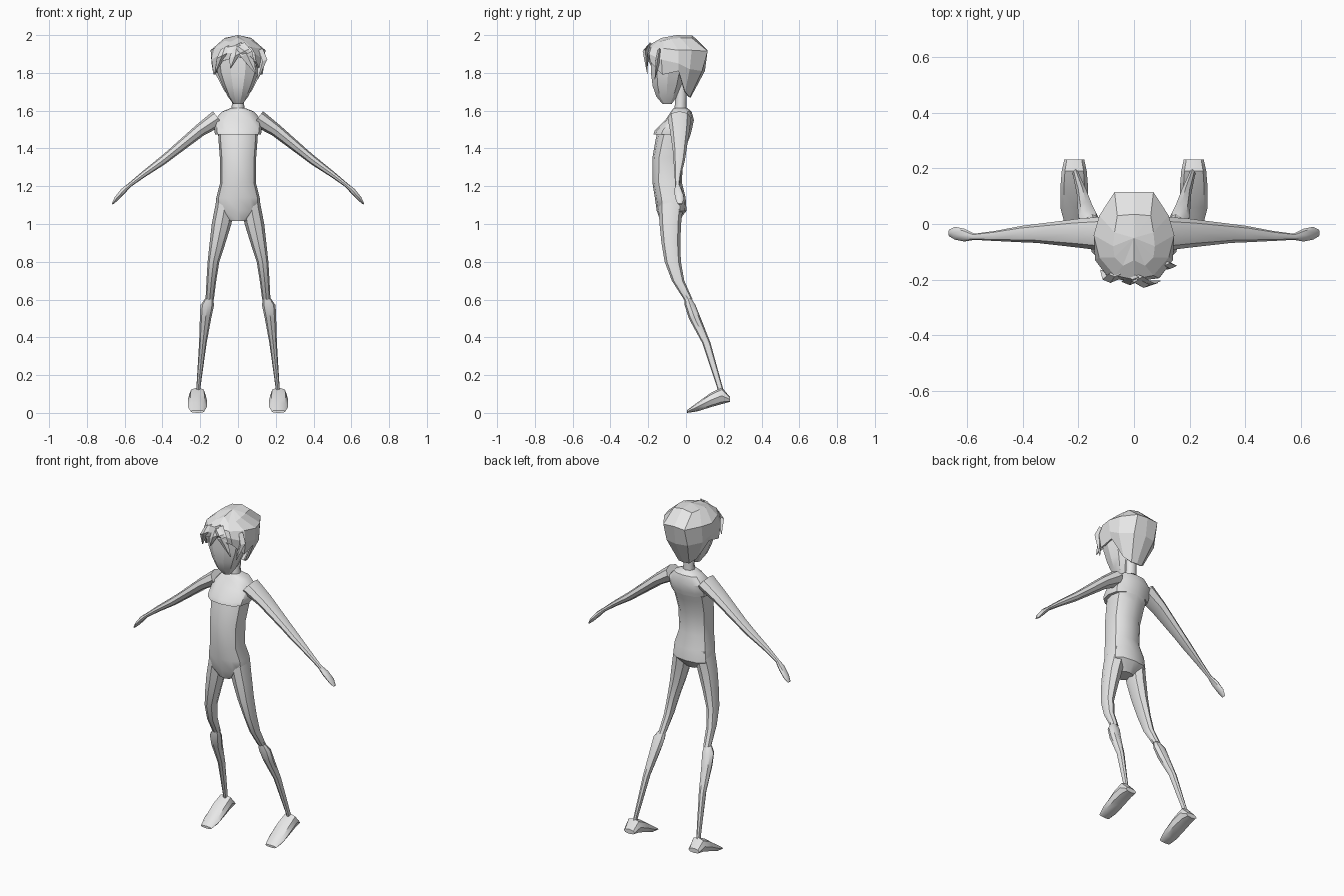
import bpy, bmesh, math
from mathutils import Vector

grey = bpy.data.materials.new("plain grey")
grey.diffuse_color = (0.8, 0.8, 0.8, 1)


def finish(name, bm, mirror=False, angle=0):
    bmesh.ops.recalc_face_normals(bm, faces=bm.faces)
    me = bpy.data.meshes.new(name)
    bm.to_mesh(me)
    bm.free()
    me.materials.append(grey)
    ob = bpy.data.objects.new(name, me)
    bpy.context.collection.objects.link(ob)
    if mirror:
        m = ob.modifiers.new("mirror", 'MIRROR')
        m.use_clip = True
    if angle:
        bpy.ops.object.select_all(action='DESELECT')
        ob.select_set(True)
        bpy.context.view_layer.objects.active = ob
        bpy.ops.object.shade_smooth_by_angle(angle=math.radians(angle))
    return ob


def loft(name, rings, sides=8, power=1.0, mirror=False, angle=0):
    """Skin a tube over rings given as (centre, half axis u, half axis v)."""
    bm = bmesh.new()
    loops = []
    for c, u, v in rings:
        loop = []
        for i in range(sides):
            a = 2 * math.pi * i / sides
            p, q = (math.copysign(abs(t) ** power, t) for t in (math.cos(a), math.sin(a)))
            loop.append(bm.verts.new(Vector(c) + Vector(u) * p + Vector(v) * q))
        loops.append(loop)
    for a, b in zip(loops, loops[1:]):
        for i in range(sides):
            j = (i + 1) % sides
            bm.faces.new((a[i], a[j], b[j], b[i]))
    bm.faces.new(loops[0])
    bm.faces.new(loops[-1])
    return finish(name, bm, mirror, angle)


def level(x, y, z, hx, hy):
    """Horizontal ring."""
    return (x, y, z), (hx, 0, 0), (0, hy, 0)


def span(z, hx, front, back):
    """Horizontal centred ring from its front and back depth."""
    return level(0, (front + back) / 2, z, hx, (back - front) / 2)


# Torso, with an overhanging chest edge and a narrow crotch
loft("torso", [span(*r) for r in (
    (1.615, .035, -.065, .005), (1.595, .085, -.08, .03), (1.55, .125, -.11, .042),
    (1.495, .125, -.165, .03), (1.475, .122, -.172, .025), (1.474, .105, -.155, .025),
    (1.44, .103, -.162, .012), (1.35, .096, -.178, -.015), (1.22, .094, -.178, -.022),
    (1.14, .115, -.165, -.002), (1.07, .12, -.155, .003), (1.015, .045, -.135, -.04))],
    sides=12, power=.8, angle=35)

# Neck
loft("neck", [level(0, -.03, 1.59, .036, .034), level(0, -.028, 1.64, .032, .03),
              level(0, -.025, 1.74, .034, .032)], angle=50)

# Thighs
loft("thighs", [level(*r) for r in (
    (.06, -.08, 1.14, .052, .07), (.087, -.083, 1.0, .052, .057),
    (.108, -.08, .9, .042, .05), (.13, -.07, .8, .031, .043),
    (.141, -.042, .7, .026, .033), (.15, .012, .6, .022, .023))],
    mirror=True, angle=40)

# Shins, flaring just below the knee
loft("shins", [level(*r) for r in (
    (.153, .01, .605, .022, .018), (.163, .022, .57, .036, .029),
    (.172, .047, .5, .03, .032), (.186, .108, .37, .02, .022),
    (.209, .178, .14, .011, .015), (.212, .185, .11, .011, .015))],
    mirror=True, angle=40)

# Feet, lofted from heel to toe
loft("feet", [((.215, y, (lo + hi) / 2), (hx, 0, 0), (0, 0, (hi - lo) / 2)) for y, lo, hi, hx in (
    (.232, .058, .085, .036), (.19, .047, .135, .045), (.13, .03, .105, .05),
    (.06, .008, .055, .05), (.005, 0, .014, .036))],
    power=.85, mirror=True, angle=40)

# Arms and hands, sloping down and outward
n = Vector((.6, 0, .8))
loft("arms", [((x, y, z), (0, hy, 0), n * t) for x, y, z, hy, t in (
    (.105, -.035, 1.56, .062, .046), (.2, -.033, 1.497, .052, .034),
    (.35, -.034, 1.375, .034, .025), (.40, -.036, 1.335, .03, .023),
    (.50, -.043, 1.263, .018, .016), (.575, -.046, 1.205, .011, .011),
    (.61, -.04, 1.172, .023, .015), (.645, -.033, 1.133, .023, .012),
    (.665, -.032, 1.106, .012, .004))],
    mirror=True, angle=40)

# Face and skull
loft("head", [span(*r) for r in (
    (1.635, .024, -.125, -.075), (1.675, .054, -.16, -.045), (1.73, .08, -.18, -.02),
    (1.80, .108, -.19, 0), (1.88, .12, -.19, .03), (1.95, .075, -.15, 0))],
    sides=10, power=.9, angle=25)

# Hair cap: half of its columns, from nape round to fringe, crown to hem
columns = [
    [(0, .035, 1.997), (0, .115, 1.92), (0, .10, 1.81), (0, .025, 1.67)],
    [(.06, .03, 1.985), (.07, .115, 1.915), (.07, .085, 1.81), (.035, .02, 1.67)],
    [(.07, -.03, 1.985), (.125, .03, 1.92), (.125, .02, 1.82), (.07, -.005, 1.70)],
    [(.075, -.08, 1.98), (.145, -.04, 1.92), (.14, -.04, 1.85), (.127, -.04, 1.81)],
    [(.07, -.12, 1.97), (.125, -.12, 1.93), (.14, -.13, 1.87), (.13, -.125, 1.79)],
    [(.04, -.15, 1.965), (.07, -.185, 1.935), (.09, -.195, 1.90), (.095, -.19, 1.86)],
    [(0, -.13, 1.985), (0, -.2, 1.945), (0, -.207, 1.91), (0, -.2, 1.885)]]
bm = bmesh.new()
crown = bm.verts.new((0, -.05, 2.0))
grid = [[bm.verts.new(p) for p in col] for col in columns]
for a, b in zip(grid, grid[1:]):
    bm.faces.new((crown, a[0], b[0]))
    for i in range(3):
        bm.faces.new((a[i], a[i + 1], b[i + 1], b[i]))
hair = finish("hair_cap", bm, mirror=True)
solid = hair.modifiers.new("thickness", 'SOLIDIFY')
solid.thickness = .012

# Loose pointed locks over the forehead
for name, pts, w in (
        ("lock_centre", [(-.005, -.19, 1.95), (-.015, -.208, 1.89), (-.04, -.205, 1.825)], .03),
        ("lock_swept", [(.01, -.19, 1.95), (.045, -.215, 1.90), (.095, -.205, 1.795)], .03),
        ("lock_tip", [(.0, -.2, 1.94), (.035, -.218, 1.915), (.085, -.212, 1.87)], .022),
        ("lock_side", [(-.07, -.18, 1.935), (-.085, -.2, 1.89), (-.12, -.165, 1.80)], .028),
        ("lock_temple", [(.11, -.14, 1.92), (.13, -.15, 1.86), (.105, -.165, 1.765)], .025)):
    loft(name, [(p, (w * k, 0, w * k * .5), (0, .012 * k, 0)) for p, k in zip(pts, (.8, 1, .08))],
         sides=4)
